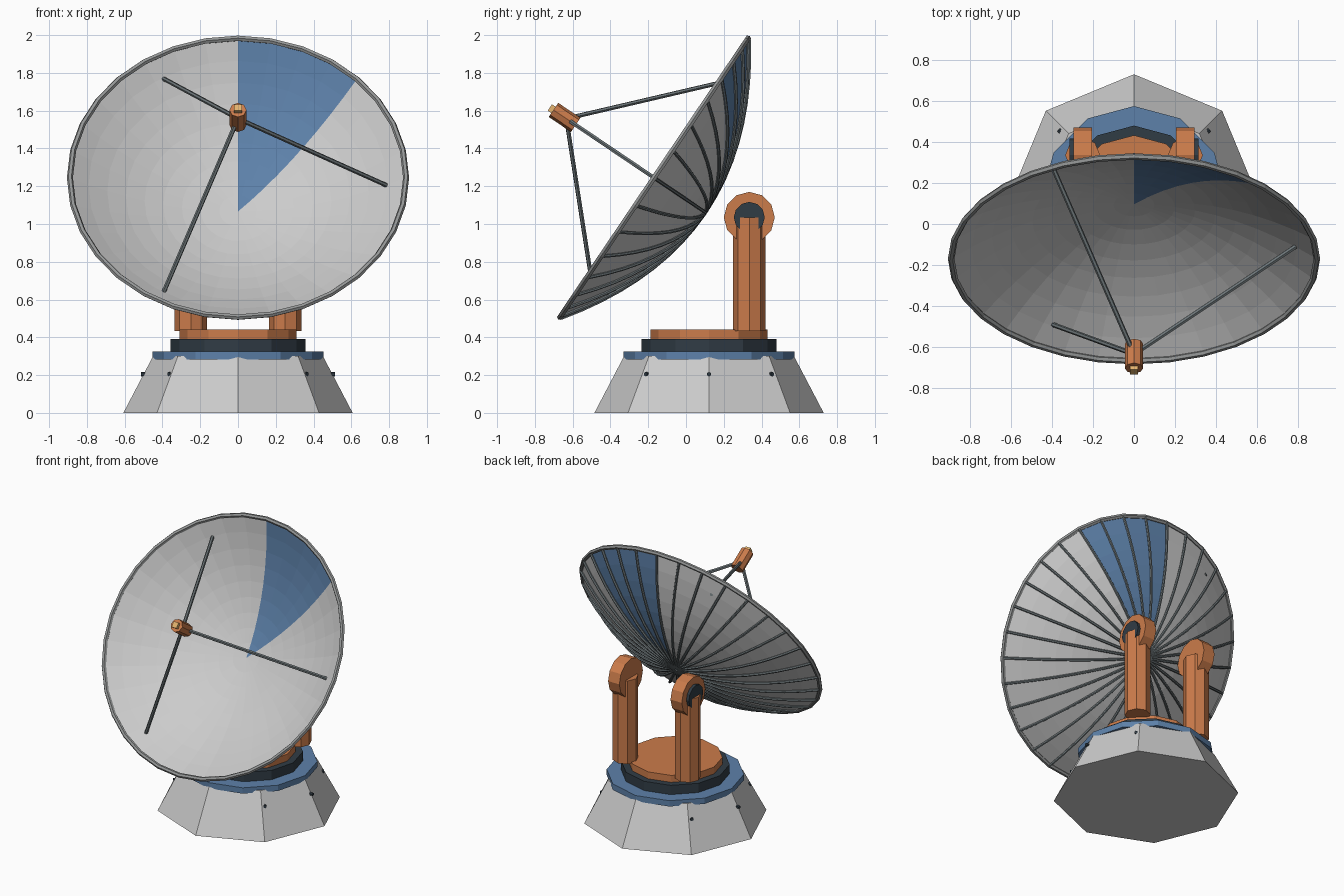
import bpy, bmesh
from math import pi, sin, cos, radians
from mathutils import Vector, Matrix

if "Cube" in bpy.data.objects:
    bpy.data.objects.remove(bpy.data.objects["Cube"])


def material(name, rgb):
    m = bpy.data.materials.new(name)
    m.diffuse_color = (*rgb, 1)
    m.use_nodes = True
    m.node_tree.nodes["Principled BSDF"].inputs["Base Color"].default_value = m.diffuse_color
    return m


ORANGE = material("orange", (0.60, 0.20, 0.07))
BLUE = material("blue", (0.11, 0.22, 0.40))
DARK = material("dark_steel", (0.03, 0.045, 0.06))
STEEL = material("strut_steel", (0.16, 0.19, 0.20))
TAN = material("tan", (0.79, 0.46, 0.16))


def finish(name, bm, mat=None, matrix=None):
    bmesh.ops.recalc_face_normals(bm, faces=bm.faces)
    me = bpy.data.meshes.new(name)
    bm.to_mesh(me)
    bm.free()
    ob = bpy.data.objects.new(name, me)
    bpy.context.collection.objects.link(ob)
    if mat:
        me.materials.append(mat)
    if matrix:
        ob.matrix_world = matrix
    return ob


def add_prism(bm, a, b, r1, r2, sides):
    """Tapered prism from point a to point b."""
    a, b = Vector(a), Vector(b)
    rot = (b - a).to_track_quat('Z', 'Y').to_matrix().to_4x4()
    bmesh.ops.create_cone(bm, cap_ends=True, segments=sides, radius1=r1, radius2=r2,
                          depth=(b - a).length,
                          matrix=Matrix.Translation((a + b) / 2) @ rot)


def prism(name, a, b, r1, r2, sides, mat=None, matrix=None):
    bm = bmesh.new()
    add_prism(bm, a, b, r1, r2, sides)
    return finish(name, bm, mat, matrix)


def add_tube(bm, pts, tangents, side, r, closed=False, sides=6):
    """Sweep a small polygon along pts; side(i) is a vector across the path."""
    rings = []
    for i, (p, t) in enumerate(zip(pts, tangents)):
        s = side(i)
        n = t.cross(s).normalized()
        rings.append([bm.verts.new(p + r * (cos(k * 2 * pi / sides) * s + sin(k * 2 * pi / sides) * n))
                      for k in range(sides)])
    for i in range(len(rings) if closed else len(rings) - 1):
        a, b = rings[i], rings[(i + 1) % len(rings)]
        for k in range(sides):
            j = (k + 1) % sides
            bm.faces.new((a[k], a[j], b[j], b[k]))
    if not closed:
        bm.faces.new(rings[0])
        bm.faces.new(rings[-1])


# Pedestal and turntable
CY = 0.122
prism("pedestal", (0, CY, 0), (0, CY, 0.30), 0.607, 0.45, 8)
prism("pedestal_collar", (0, CY, 0.283), (0, CY, 0.325), 0.452, 0.452, 12, BLUE)
prism("turntable_bearing", (0, CY, 0.32), (0, CY, 0.392), 0.357, 0.357, 12, DARK)
prism("turntable", (0, CY, 0.39), (0, CY, 0.442), 0.31, 0.31, 12, ORANGE)

# Pedestal bolts
bm = bmesh.new()
for s in (-1, 1):
    for x, y in ((0.35, -0.32), (0.49, 0), (0.35, 0.32)):
        d = Vector((s * x, y, 0))
        c = Vector((0, CY, 0.205))
        add_prism(bm, c + d, c + d * 1.05, 0.012, 0.012, 6)
finish("pedestal_bolts", bm, DARK)

# Support arms
for s, side in ((-1, "left"), (1, "right")):
    x, y, z = s * 0.25, 0.335, 1.035
    prism(side + "_arm", (x, y, 0.433), (x, y, z), 0.085, 0.085, 8, ORANGE)
    prism(side + "_arm_head", (x - 0.045, y, z), (x + 0.045, y, z), 0.135, 0.135, 12, ORANGE)
    prism(side + "_arm_pivot", (x, y, z), (x + s * 0.065, y, z), 0.082, 0.082, 12, DARK)

# Dish frame: local z is the dish axis, origin at the apex
DISH = Matrix.Translation((0, 0.096, 1.066)) @ Matrix.Rotation(radians(56), 4, 'X')
N, RINGS, R, DEPTH = 32, 9, 0.89, 0.32


def on_dish(r, a, lift=0.0):
    return Vector((r * cos(a), r * sin(a), DEPTH * (r / R) ** 2 + lift))


def panels(name, first, last, mat=None):
    bm = bmesh.new()
    for i in range(first, last):
        a, b = i * 2 * pi / N, (i + 1) * 2 * pi / N
        for k in range(RINGS):
            p, q = R * k / RINGS, R * (k + 1) / RINGS
            ring = [on_dish(p, a), on_dish(q, a), on_dish(q, b)]
            if k:
                ring.append(on_dish(p, b))
            bm.faces.new([bm.verts.new(v) for v in ring])
    bmesh.ops.remove_doubles(bm, verts=bm.verts, dist=1e-4)
    return finish(name, bm, mat, DISH)


# Reflector with one coloured sector
panels("reflector", N // 4, N + N // 8)
panels("reflector_blue_sector", N // 8, N // 4, BLUE)

# Rim
bm = bmesh.new()
angles = [i * 2 * pi / N for i in range(N)]
add_tube(bm, [on_dish(R, a) for a in angles],
         [Vector((-sin(a), cos(a), 0)) for a in angles],
         lambda i: Vector((cos(angles[i]), sin(angles[i]), 0)), 0.016, closed=True)
finish("dish_rim", bm, material("rim_grey", (0.30, 0.31, 0.31)), DISH)

# Back ribs
bm = bmesh.new()
for a in angles:
    radii = [0.01 + (R - 0.01) * k / RINGS for k in range(RINGS + 1)]
    tang = [Vector((cos(a), sin(a), 2 * DEPTH * r / R ** 2)).normalized() for r in radii]
    across = Vector((-sin(a), cos(a), 0))
    add_tube(bm, [on_dish(r, a, -0.010) for r in radii], tang, lambda i: across, 0.009)
finish("dish_ribs", bm, STEEL, DISH)

# Feed struts
bm = bmesh.new()
for i in range(3):
    a = i * 2 * pi / 3
    add_prism(bm, on_dish(0.785, a), (0.025 * cos(a), 0.025 * sin(a), 0.86), 0.012, 0.012, 6)
finish("feed_struts", bm, STEEL, DISH)

# Feed horn and its tip
prism("feed_horn", (0, 0, 0.82), (0, 0, 0.962), 0.045, 0.045, 8, ORANGE, DISH)
bm = bmesh.new()
bmesh.ops.create_cube(bm, size=1, matrix=Matrix.Translation((0, 0, 0.965)) @ Matrix.Diagonal((0.04, 0.04, 0.04, 1)))
finish("feed_tip", bm, TAN, DISH)
